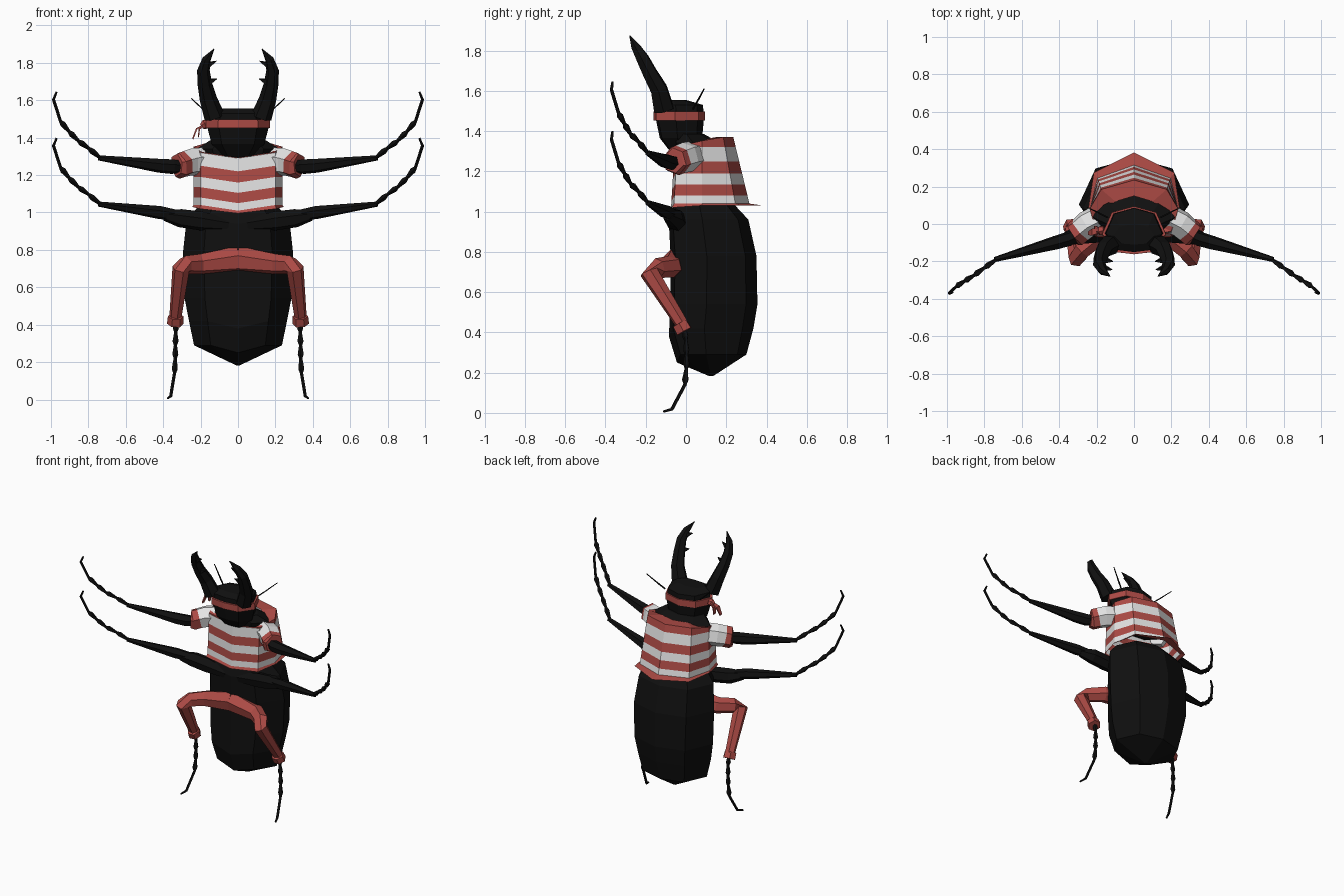
import bpy, bmesh, math
from mathutils import Vector

def material(name, rgb):
    m = bpy.data.materials.new(name)
    m.diffuse_color = (*rgb, 1)
    return m

MATS = [material("black_shell", (0.005, 0.005, 0.005)),
        material("red_cloth", (0.42, 0.07, 0.06)),
        material("white_cloth", (0.78, 0.78, 0.78))]
BLACK, RED, WHITE = 0, 1, 2

def loft(name, rings, bands=BLACK, caps=True, mirror=False):
    """Skin equal-length rings; bands is one colour or one colour per band."""
    bm = bmesh.new()
    vs = [[bm.verts.new(p) for p in r] for r in rings]
    n = len(rings[0])
    col = lambda i: bands if isinstance(bands, int) else bands[i]
    for i in range(len(rings) - 1):
        for j in range(n):
            k = (j + 1) % n
            f = bm.faces.new((vs[i][j], vs[i][k], vs[i + 1][k], vs[i + 1][j]))
            f.material_index = col(i)
    if caps:
        bm.faces.new(vs[0]).material_index = col(0)
        bm.faces.new(vs[-1]).material_index = col(len(rings) - 2)
    bmesh.ops.recalc_face_normals(bm, faces=bm.faces)
    me = bpy.data.meshes.new(name)
    bm.to_mesh(me)
    bm.free()
    for m in MATS:
        me.materials.append(m)
    ob = bpy.data.objects.new(name, me)
    bpy.context.collection.objects.link(ob)
    if mirror:
        ob.modifiers.new("mirror", 'MIRROR').use_axis[0] = True
    return ob

def tube(name, pts, radii, bands=BLACK, sides=6, mirror=True):
    pts = [Vector(p) for p in pts]
    rings, u = [], Vector((0.1, 1, 0.25))
    for i, p in enumerate(pts):
        t = (pts[min(i + 1, len(pts) - 1)] - pts[max(i - 1, 0)]).normalized()
        u = (u - t * u.dot(t)).normalized()
        v = t.cross(u)
        angs = [2 * math.pi * (k + 0.5) / sides for k in range(sides)]
        rings.append([p + (u * math.cos(a) + v * math.sin(a)) * radii[i] for a in angs])
    return loft(name, rings, bands, True, mirror)

def sym(half):
    """Half outline (front centre to back centre) to a closed symmetric ring."""
    return half + [(-x, y, z) for x, y, z in reversed(half[1:-1])]

def section(z, w, f, b, dip=0.0):
    d = b - f
    return sym([(0, f, z - dip), (0.62 * w, f + 0.05 * d, z), (w, f + 0.42 * d, z),
                (0.7 * w, b - 0.13 * d, z), (0, b, z)])

# Abdomen with chevron belly segments
loft("abdomen", [section(*r) for r in [
    (1.035, 0.21, -0.06, 0.24, 0), (0.96, 0.275, -0.085, 0.31, 0.02),
    (0.78, 0.295, -0.075, 0.35, 0.03), (0.54, 0.285, -0.08, 0.355, 0.04),
    (0.42, 0.262, -0.085, 0.335, 0.04), (0.29, 0.235, -0.045, 0.30, 0.04),
    (0.183, 0.01, 0.115, 0.135, 0)]])

# Striped shirt: one ring per stripe boundary, back hem flares out
def shirt_ring(z, front_dip=0.03, side_dip=0.0):
    t = (z - 1.04) / 0.33
    return sym([(0, -0.075 + 0.02 * t, z - front_dip), (0.2, -0.06 + 0.02 * t, z - side_dip),
                (0.237, 0.08, z - side_dip * 0.4), (0.195 - 0.02 * t, 0.245 - 0.06 * t, z),
                (0, 0.315 - 0.08 * t, z)])
hem = sym([(0, -0.085, 0.995), (0.205, -0.07, 1.02), (0.245, 0.08, 1.03),
           (0.215, 0.275, 1.03), (0, 0.382, 1.03)])
lip = sym([(0, 0.0, 1.27), (0.12, 0.0, 1.30), (0.16, 0.07, 1.34), (0.10, 0.12, 1.365),
           (0, 0.15, 1.37)])
loft("shirt", [hem] + [shirt_ring(z) for z in (1.04, 1.08, 1.135, 1.19, 1.25, 1.32)]
     + [shirt_ring(1.37, 0.078, 0.045), lip],
     [RED, WHITE, RED, WHITE, RED, WHITE, RED, RED], caps=False)

# Collar plate between the shirt and head
loft("collar_plate", [section(1.24, 0.19, -0.04, 0.17), section(1.34, 0.222, -0.06, 0.17),
                      section(1.385, 0.15, -0.06, 0.09)])

# Head and headband
loft("head", [section(*r) for r in [
    (1.30, 0.09, -0.08, 0.05), (1.365, 0.14, -0.13, 0.08), (1.45, 0.163, -0.148, 0.088),
    (1.53, 0.15, -0.15, 0.085), (1.555, 0.11, -0.11, 0.0)]])
loft("headband", [section(1.452, 0.172, -0.162, 0.095), section(1.497, 0.17, -0.162, 0.095)], RED)

# Headband knot and loose ends
tube("headband_knot", [(-0.16, -0.03, 1.475), (-0.18, -0.035, 1.47), (-0.195, -0.035, 1.46)],
     [0.02, 0.026, 0.015], RED, mirror=False)
for i, (ex, ey, ez) in enumerate([(-0.245, -0.05, 1.395), (-0.215, -0.02, 1.405)]):
    mx, mz = (-0.18 + ex) / 2 - 0.012, 1.45
    rings = [[(x, y - w, z), (x, y + w, z), (x + 0.006, y + w, z - 0.006), (x + 0.006, y - w, z - 0.006)]
             for x, y, z, w in [(-0.178, -0.035, 1.475, 0.01), (mx, (ey - 0.035) / 2, mz, 0.018),
                                (ex, ey, ez, 0.01)]]
    loft(f"headband_tail_{i + 1}", rings, RED)

# Mandibles with inner teeth, antennae
tube("mandible", [(0.125, -0.11, 1.51), (0.16, -0.135, 1.61), (0.178, -0.18, 1.69),
                  (0.185, -0.215, 1.76), (0.168, -0.25, 1.82), (0.128, -0.28, 1.875)],
     [0.056, 0.046, 0.039, 0.034, 0.024, 0.002])
tube("mandible_tooth_low", [(0.18, -0.19, 1.69), (0.112, -0.20, 1.715)], [0.032, 0.002], sides=4)
tube("mandible_tooth_high", [(0.178, -0.23, 1.78), (0.115, -0.245, 1.81)], [0.026, 0.002], sides=4)
tube("antenna", [(0.14, 0.035, 1.51), (0.18, 0.055, 1.545), (0.25, 0.09, 1.61)],
     [0.005, 0.005, 0.003], sides=4)

# Sleeves
tube("sleeve", [(0.19, 0.03, 1.275), (0.25, 0.0, 1.27), (0.285, -0.03, 1.26),
                (0.315, -0.055, 1.25), (0.327, -0.062, 1.25)],
     [0.075, 0.075, 0.072, 0.072, 0.06], [WHITE, WHITE, RED, RED])

# Beaded feet: each segment swells before its joint, the last two are plain claws
def beaded_foot(name, joints, r=0.017):
    pts, rad = [], []
    js = [Vector(j) for j in joints]
    for i in range(len(js) - 1):
        pts.append(js[i])
        rad.append(0.009)
        if i < len(js) - 3:
            pts.append(js[i].lerp(js[i + 1], 0.7))
            rad.append(r)
    tube(name, pts + [js[-1]], rad + [0.006], sides=5)

ARM_FOOT = [(0.735, -0.19, 1.292), (0.80, -0.235, 1.345), (0.855, -0.275, 1.385),
            (0.905, -0.305, 1.435), (0.95, -0.335, 1.49), (0.987, -0.37, 1.605),
            (0.97, -0.365, 1.645)]

# Front and middle legs
tube("front_leg", [(0.28, -0.05, 1.245), (0.35, -0.08, 1.245), (0.42, -0.10, 1.25),
                   (0.745, -0.19, 1.292)], [0.03, 0.04, 0.038, 0.014])
beaded_foot("front_foot", ARM_FOOT)
tube("middle_hip", [(0.05, -0.05, 0.935), (0.2, -0.05, 0.955), (0.31, -0.06, 0.97),
                    (0.39, -0.09, 0.985)], [0.035, 0.052, 0.05, 0.03])
tube("middle_leg", [(0.33, -0.07, 0.985), (0.42, -0.10, 1.0), (0.745, -0.19, 1.045)],
     [0.03, 0.036, 0.014])
beaded_foot("middle_foot", [(x, y, z - 0.247) for x, y, z in ARM_FOOT])

# Trousers over the hind legs, with cuffs
tube("trouser_leg", [(0, -0.05, 0.75), (0.2, -0.075, 0.725), (0.28, -0.14, 0.72),
                     (0.305, -0.185, 0.70), (0.335, -0.02, 0.44)],
     [0.072, 0.055, 0.05, 0.047, 0.033], RED)
tube("trouser_cuff", [(0.333, -0.03, 0.445), (0.336, -0.008, 0.405)], [0.042, 0.044], RED)

# Hind feet
beaded_foot("hind_foot", [(0.333, -0.01, 0.43), (0.333, 0.0, 0.36), (0.335, 0.003, 0.29),
                          (0.336, 0.002, 0.22), (0.34, -0.005, 0.14), (0.36, -0.07, 0.018),
                          (0.375, -0.112, 0.007)])
